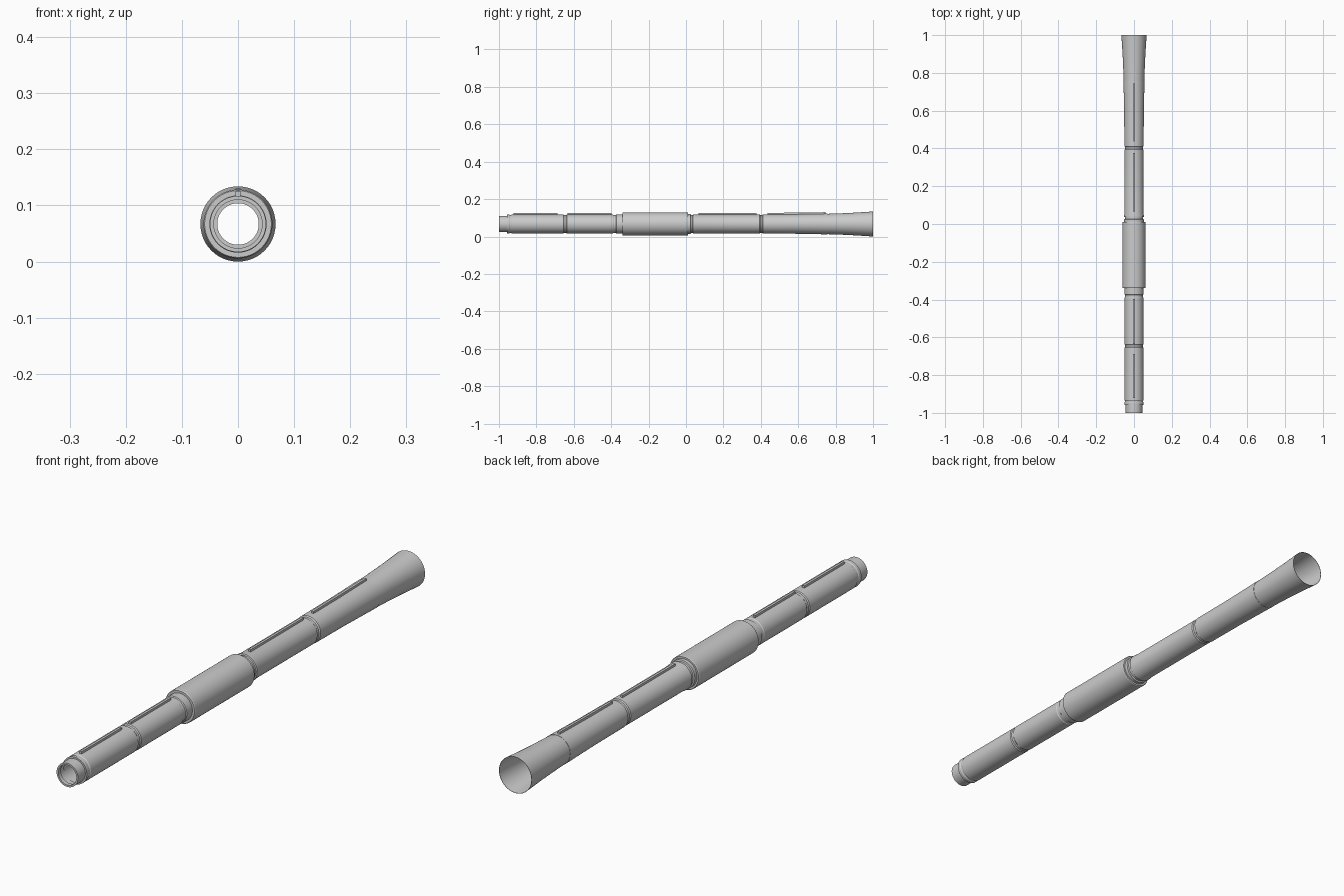
import bpy, bmesh, math

if "Cube" in bpy.data.objects:
    bpy.data.objects.remove(bpy.data.objects["Cube"])

AXIS_Z = 0.067
SIDES = 48


def finish(name, bm):
    bmesh.ops.recalc_face_normals(bm, faces=bm.faces)
    me = bpy.data.meshes.new(name)
    bm.to_mesh(me)
    bm.free()
    ob = bpy.data.objects.new(name, me)
    bpy.context.collection.objects.link(ob)
    bpy.ops.object.select_all(action='DESELECT')
    ob.select_set(True)
    bpy.context.view_layer.objects.active = ob
    bpy.ops.object.shade_smooth_by_angle(angle=math.radians(25))
    return ob


def lathe(name, profile):
    """Closed (y, radius) outline revolved around the tube axis."""
    bm = bmesh.new()
    rings = []
    for y, r in profile:
        rings.append([bm.verts.new((r * math.sin(2 * math.pi * i / SIDES), y,
                                    AXIS_Z + r * math.cos(2 * math.pi * i / SIDES)))
                      for i in range(SIDES)])
    for a, b in zip(rings, rings[1:] + rings[:1]):
        for i in range(SIDES):
            j = (i + 1) % SIDES
            bm.faces.new((a[i], a[j], b[j], b[i]))
    return finish(name, bm)


def rib(name, y0, y1, r0, r1, w=0.0045, h=0.008):
    """Thin raised strip lying along the top of the tube."""
    bm = bmesh.new()
    ends = []
    for y, r in ((y0, r0), (y1, r1)):
        ends.append([bm.verts.new((x, y, AXIS_Z + z)) for x, z in
                     ((-w, r - 0.003), (w, r - 0.003), (w, r + h), (-w, r + h))])
    a, b = ends
    for i in range(4):
        j = (i + 1) % 4
        bm.faces.new((a[i], a[j], b[j], b[i]))
    bm.faces.new(a)
    bm.faces.new(b)
    return finish(name, bm)


# Front tube: narrow mouth, collar and two grooved sections
lathe("front_tube", [
    (-1.0, 0.037), (-1.0, 0.044), (-0.957, 0.044), (-0.957, 0.050),
    (-0.945, 0.050), (-0.942, 0.048), (-0.936, 0.048), (-0.933, 0.050),
    (-0.655, 0.050), (-0.651, 0.047), (-0.641, 0.047), (-0.637, 0.050),
    (-0.39, 0.050), (-0.387, 0.048), (-0.375, 0.048), (-0.372, 0.051),
    (-0.33, 0.051), (-0.33, 0.044), (-0.96, 0.044), (-0.96, 0.041),
    (-0.985, 0.041), (-0.985, 0.037)])

# Thick centre grip
lathe("centre_sleeve", [
    (-0.34, 0.046), (-0.34, 0.0595), (-0.337, 0.0615), (0.008, 0.0615),
    (0.011, 0.0595), (0.011, 0.046)])

# Rear tube: neck after the grip, straight section, gently tapered section
lathe("rear_tube", [
    (0.0, 0.045), (0.0, 0.053), (0.024, 0.053), (0.026, 0.048),
    (0.036, 0.048), (0.038, 0.052), (0.046, 0.052), (0.056, 0.050),
    (0.394, 0.050), (0.398, 0.047), (0.407, 0.047), (0.411, 0.051),
    (0.58, 0.052), (0.757, 0.0555), (0.757, 0.053), (0.58, 0.049),
    (0.411, 0.045)])

# Flared bell end with a thin wall
steps = [(0.757, 0.0545), (0.84, 0.0575), (0.92, 0.0615), (1.0, 0.067)]
lathe("bell", steps + [(y, r - 0.0012) for y, r in reversed(steps)])

# Raised strips along the top
for n, args in enumerate(((-0.922, -0.687, 0.050, 0.050),
                          (-0.634, -0.398, 0.050, 0.050),
                          (0.067, 0.377, 0.050, 0.050),
                          (0.436, 0.746, 0.051, 0.055))):
    rib(f"top_rib_{n + 1}", *args)
